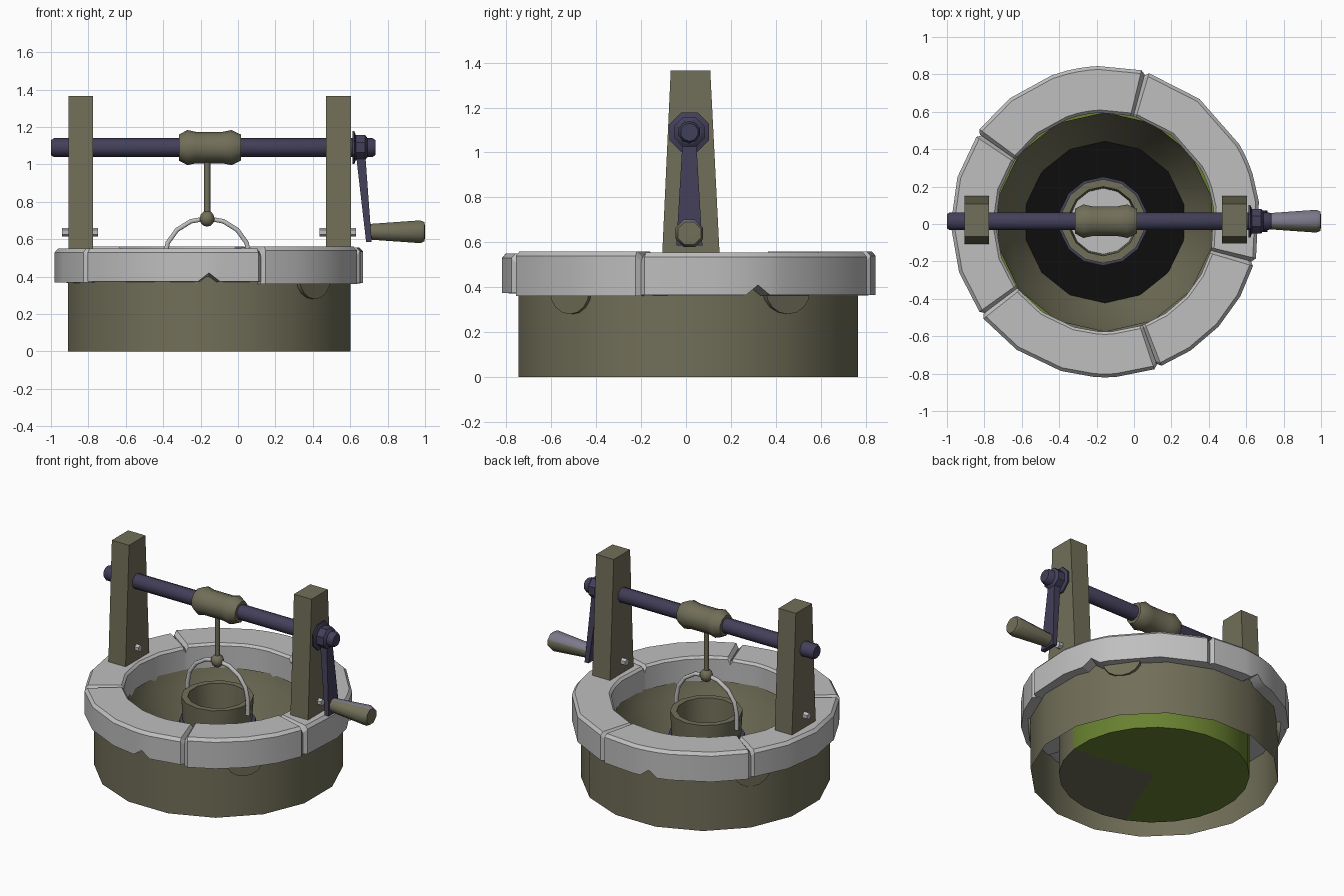
import bpy, bmesh, math
from mathutils import Vector

if "Cube" in bpy.data.objects:
    bpy.data.objects.remove(bpy.data.objects["Cube"])

CX, CY = -0.155, 0.01      # well centre
AY, AZ = 0.015, 1.09       # axle line


def mat(name, rgb):
    m = bpy.data.materials.new(name)
    m.diffuse_color = (*rgb, 1)
    m.use_nodes = True
    m.node_tree.nodes["Principled BSDF"].inputs["Base Color"].default_value = m.diffuse_color
    return m


WOOD = mat("olive wood", (0.165, 0.158, 0.098))
STONE = mat("light grey stone", (0.52, 0.52, 0.52))
IRON = mat("navy iron", (0.055, 0.05, 0.10))
BLACK = mat("black water", (0.004, 0.004, 0.004))
GREEN = mat("moss green", (0.14, 0.22, 0.03))
LILAC = mat("lilac grey", (0.21, 0.20, 0.27))


def finish(name, bm, mats, angle=35, flip=False):
    bmesh.ops.remove_doubles(bm, verts=bm.verts, dist=1e-5)
    bmesh.ops.recalc_face_normals(bm, faces=bm.faces)
    if flip:
        bmesh.ops.reverse_faces(bm, faces=bm.faces)
    me = bpy.data.meshes.new(name)
    bm.to_mesh(me)
    bm.free()
    for m in mats:
        me.materials.append(m)
    ob = bpy.data.objects.new(name, me)
    bpy.context.collection.objects.link(ob)
    bpy.ops.object.select_all(action='DESELECT')
    ob.select_set(True)
    bpy.context.view_layer.objects.active = ob
    bpy.ops.object.shade_smooth_by_angle(angle=math.radians(angle))
    return ob


def lathe(name, profile, mats, n=16, origin=(CX, CY, 0), axis='Z',
          angle=35, flip=False, rule=None, phase=0.5):
    """Spin (radius, height) points around the z or x axis."""
    bm = bmesh.new()
    o = Vector(origin)
    rings = []
    for r, h in profile:
        ring = []
        for i in range(n):
            a = 2 * math.pi * (i + phase) / n
            c, s = r * math.cos(a), r * math.sin(a)
            ring.append(bm.verts.new(o + Vector((c, s, h) if axis == 'Z' else (h, c, s))))
        rings.append(ring)
    for k in range(len(rings) - 1):
        for i in range(n):
            j = (i + 1) % n
            bm.faces.new((rings[k][i], rings[k][j], rings[k + 1][j], rings[k + 1][i]))
    bmesh.ops.remove_doubles(bm, verts=bm.verts, dist=1e-5)
    bmesh.ops.recalc_face_normals(bm, faces=bm.faces)
    bm.normal_update()
    if rule:
        for f in bm.faces:
            f.material_index = rule(f.calc_center_median(), f.normal)
    return finish(name, bm, mats, angle, flip)


def loft(name, a, b, material):
    """Box between two four-point ends."""
    bm = bmesh.new()
    va, vb = [[bm.verts.new(p) for p in q] for q in (a, b)]
    bm.faces.new(va)
    bm.faces.new(vb)
    for i in range(4):
        j = (i + 1) % 4
        bm.faces.new((va[i], va[j], vb[j], vb[i]))
    return finish(name, bm, [material], 20)


def rect(x0, x1, y0, y1, z):
    return [(x0, y0, z), (x1, y0, z), (x1, y1, z), (x0, y1, z)]


def tube(name, pts, r, material):
    cu = bpy.data.curves.new(name, 'CURVE')
    cu.dimensions = '3D'
    cu.bevel_depth, cu.bevel_resolution = r, 1
    cu.use_fill_caps = True
    sp = cu.splines.new('POLY')
    sp.points.add(len(pts) - 1)
    for p, q in zip(sp.points, pts):
        p.co = (*q, 1)
    cu.materials.append(material)
    bpy.context.collection.objects.link(bpy.data.objects.new(name, cu))


# Outer wall, open underneath
lathe("base_wall", [(0.77, 0), (0.77, 0.42)], [WOOD], 16)


# Closed shaft bottom, with one bare sector among the moss
def moss(c, n):
    a = math.degrees(math.atan2(c.y - CY, c.x - CX))
    return 1 if -108 < a < -10 else 0


lathe("shaft_bottom", [(0, 0), (0.59, 0), (0.59, 0.38)], [GREEN, WOOD], 24, rule=moss)
lathe("shaft_funnel", [(0.587, 0.40), (0.56, 0.30), (0.43, 0.025)], [WOOD], 14, flip=True)
lathe("water", [(0, 0.03), (0.445, 0.03)], [BLACK], 12, phase=0.2)

# Half-round patches on the wall under the rim
for k, deg in enumerate((-43, 35, 147)):
    a = math.radians(deg)
    d, t = Vector((math.cos(a), math.sin(a), 0)), Vector((-math.sin(a), math.cos(a), 0))
    bm = bmesh.new()
    loops = []
    for off in (0.72, 0.775):
        loops.append([bm.verts.new(Vector((CX, CY, 0.385)) + d * off
                      + t * 0.12 * math.cos(u * math.pi / 8)
                      - Vector((0, 0, 0.105 * math.sin(u * math.pi / 8)))) for u in range(9)])
    for lp in loops:
        bm.faces.new(lp)
    for i in range(9):
        j = (i + 1) % 9
        bm.faces.new((loops[0][i], loops[0][j], loops[1][j], loops[1][i]))
    finish("wall_patch_%d" % k, bm, [WOOD])

# Rim stones with V joints at the ends and chips along the lower edge
CHIPS = (22, 100, 270)
STONES = ((75, 145, 0.835, 0.56, 0.365), (145, 217, 0.825, 0.55, 0.37),
          (217, 290, 0.83, 0.55, 0.375), (290, 345, 0.825, 0.56, 0.36),
          (345, 435, 0.83, 0.555, 0.365))
for k, (a0, a1, ro, zt, zb) in enumerate(STONES):
    angs = {a0, a1, a0 + 1.5, a1 - 1.5}
    angs |= {a0 + (a1 - a0) * i / 4 for i in range(1, 4)}
    tips = [c + t for c in CHIPS for t in (0, 360) if a0 < c + t < a1]
    for c in tips:
        angs = {a for a in angs if abs(a - c) > 5} | {c - 4, c, c + 4}
    bm = bmesh.new()
    rings = []
    for a in sorted(angs):
        end = a in (a0, a1)
        R, T = ro - 0.018 * end, zt - 0.025 * end
        B = zb + (0.045 if a in tips else 0)
        sec = ((0.585, 0.36), (R, B), (R, T - 0.02), (R - 0.018, T), (0.60, T), (0.585, T - 0.015))
        c, s = math.cos(math.radians(a)), math.sin(math.radians(a))
        rings.append([bm.verts.new((CX + r * c, CY + r * s, z)) for r, z in sec])
    bm.faces.new(rings[0])
    bm.faces.new(rings[-1])
    for p, q in zip(rings, rings[1:]):
        for i in range(6):
            j = (i + 1) % 6
            bm.faces.new((p[i], p[j], q[j], q[i]))
    finish("rim_stone_%d" % k, bm, [STONE], 25)

# Tapered posts with bolts through them
for side, x0, x1 in (("left", -0.905, -0.775), ("right", 0.47, 0.603)):
    loft(side + "_post", rect(x0, x1, -0.108, 0.152, 0.5), rect(x0, x1, -0.068, 0.108, 1.365), WOOD)
    lathe(side + "_bolt", [(0, x0 - 0.035), (0.023, x0 - 0.035), (0.023, x1 + 0.027), (0, x1 + 0.027)],
          [STONE], 6, (0, AY, 0.637), 'X')

# Axle, rope spool, hub and crank
AX = (0, AY, AZ)
lathe("axle", [(0, -1.0), (0.04, -1.0), (0.05, -0.985), (0.05, 0.72), (0.04, 0.735), (0, 0.735)],
      [IRON], 10, AX, 'X', 45)
lathe("rope_spool", [(0, -0.315), (0.07, -0.315), (0.094, -0.27), (0.084, -0.225), (0.084, -0.085),
                     (0.094, -0.035), (0.07, 0.015), (0, 0.015)], [WOOD], 10, AX, 'X', 50)
lathe("crank_hub", [(0, 0.612), (0.095, 0.612), (0.095, 0.622), (0.072, 0.63), (0.072, 0.68),
                    (0.055, 0.692), (0, 0.692)], [IRON], 8, AX, 'X')
loft("crank_arm", rect(0.63, 0.68, -0.015, 0.045, 1.06), rect(0.685, 0.715, -0.043, 0.073, 0.585), IRON)
lathe("crank_grip", [(0, 0.69), (0.045, 0.70), (0.066, 0.975), (0.055, 0.998), (0, 1.0)],
      [WOOD, LILAC], 8, (0, AY, 0.64), 'X', 50,
      rule=lambda c, n: 1 if 0.6 * n.y + n.z > 0.6 else 0)

# Rope with knot
BX = -0.165
tube("rope", [(BX, AY, 1.05), (BX, AY, 0.70)], 0.018, WOOD)
lathe("rope_knot", [(0.043 * math.sin(i * math.pi / 6), -0.043 * math.cos(i * math.pi / 6))
                    for i in range(7)], [WOOD], 8, (BX, AY, 0.71), angle=50)

# Bucket with iron band, contents and bail handle
BO = (BX, AY, 0)
lathe("bucket", [(0, 0.10), (0.19, 0.10), (0.215, 0.30), (0.225, 0.47), (0.185, 0.47),
                 (0.175, 0.28), (0, 0.28)], [WOOD], 14, BO)
lathe("bucket_band", [(0.205, 0.20), (0.238, 0.20), (0.238, 0.31), (0.21, 0.31)], [IRON], 14, BO)
lathe("bucket_water", [(0, 0.30), (0.18, 0.30)], [STONE], 14, BO)
arc = [(BX + 0.228 * math.cos(i * math.pi / 8), AY, 0.50 + 0.212 * math.sin(i * math.pi / 8))
       for i in range(9)]
tube("bucket_handle", [(BX + 0.23, AY, 0.40)] + arc + [(BX - 0.23, AY, 0.40)], 0.014, STONE)
